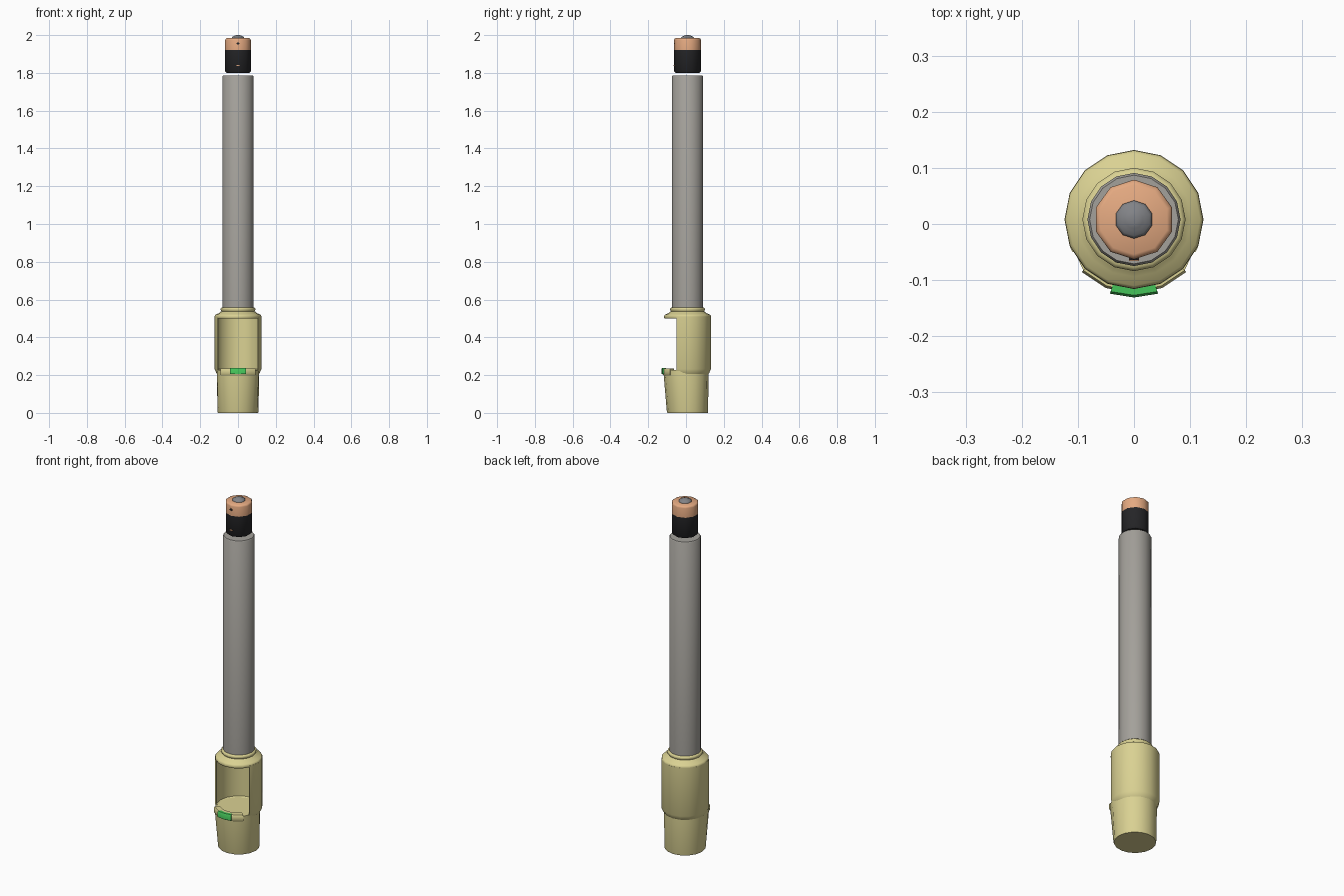
import bpy, bmesh, math

if "Cube" in bpy.data.objects:
    bpy.data.objects.remove(bpy.data.objects["Cube"])

CY = 0.008  # axis of the round parts


def material(name, rgb):
    m = bpy.data.materials.new(name)
    m.diffuse_color = (*rgb, 1)
    m.use_nodes = True
    m.node_tree.nodes["Principled BSDF"].inputs["Base Color"].default_value = m.diffuse_color
    return m


YELLOW = material("pale_yellow", (0.70, 0.64, 0.29))
STEEL = material("warm_grey", (0.37, 0.355, 0.325))
COPPER = material("copper", (0.78, 0.40, 0.22))
BLACK = material("black", (0.018, 0.018, 0.02))
GREEN = material("green", (0.06, 0.55, 0.10))
METAL = material("metal", (0.22, 0.225, 0.24))


def finish(bm, name, mat, smooth=50):
    bmesh.ops.remove_doubles(bm, verts=bm.verts, dist=1e-5)
    bmesh.ops.recalc_face_normals(bm, faces=bm.faces)
    me = bpy.data.meshes.new(name)
    bm.to_mesh(me)
    bm.free()
    ob = bpy.data.objects.new(name, me)
    bpy.context.collection.objects.link(ob)
    me.materials.append(mat)
    bpy.ops.object.select_all(action='DESELECT')
    ob.select_set(True)
    bpy.context.view_layer.objects.active = ob
    bpy.ops.object.shade_smooth_by_angle(angle=math.radians(smooth))
    return ob


def lathe(name, profile, mat, sides=16, start=0, push=0):
    """Full turn of an open (radius, z) profile with flat end caps; push swells the front upwards."""
    bm = bmesh.new()
    rings = []
    for r, z in profile:
        ring = []
        for i in range(sides):
            a = math.radians(start) + math.tau * i / sides
            front = min(1, max(0, -math.sin(a)) * 1.4)
            rr = r + push * z * front
            ring.append(bm.verts.new((rr * math.cos(a), CY + rr * math.sin(a), z)))
        rings.append(ring)
    for lo, hi in zip(rings, rings[1:]):
        for i in range(sides):
            j = (i + 1) % sides
            bm.faces.new((lo[i], lo[j], hi[j], hi[i]))
    bm.faces.new(rings[0][::-1])
    bm.faces.new(rings[-1])
    return finish(bm, name, mat)


def arc(name, profile, angles, mat):
    """Partial turn of a closed (radius, z) profile with capped ends."""
    bm = bmesh.new()
    rings = []
    for deg in angles:
        a = math.radians(deg)
        rings.append([bm.verts.new((r * math.cos(a), CY + r * math.sin(a), z)) for r, z in profile])
    n = len(profile)
    for p, q in zip(rings, rings[1:]):
        for i in range(n):
            j = (i + 1) % n
            bm.faces.new((p[i], p[j], q[j], q[i]))
    bm.faces.new(rings[0])
    bm.faces.new(rings[-1][::-1])
    return finish(bm, name, mat)


def box(name, loc, size, mat):
    bm = bmesh.new()
    bmesh.ops.create_cube(bm, size=1)
    for v in bm.verts:
        v.co = [c + s * k for c, s, k in zip(loc, size, v.co)]
    return finish(bm, name, mat)


# housing: lower cup, open-fronted shell, collar on top
lathe("lower_cup", [(0.107, 0), (0.109, 0.008), (0.111, 0.2), (0.111, 0.228)], YELLOW, push=0.075)
shell_angles = [-28] + [22.5 * i for i in range(-1, 10)] + [208]
arc("housing_shell",
    [(0.109, 0.203), (0.115, 0.212), (0.124, 0.232), (0.124, 0.51),
     (0.118, 0.51), (0.118, 0.232), (0.106, 0.225)], shell_angles, YELLOW)
lathe("housing_collar",
      [(0.121, 0.50), (0.124, 0.505), (0.123, 0.515), (0.118, 0.521), (0.102, 0.527), (0.094, 0.535),
       (0.088, 0.538), (0.092, 0.545), (0.092, 0.553), (0.085, 0.559)], YELLOW)

# front lip with green tab
arc("front_lip", [(0.10, 0.20), (0.127, 0.198), (0.132, 0.205), (0.132, 0.23), (0.128, 0.236), (0.10, 0.236)],
    [-135 + 22.5 * i for i in range(5)], YELLOW)
arc("green_tab", [(0.12, 0.205), (0.139, 0.205), (0.139, 0.233), (0.135, 0.238), (0.12, 0.238)],
    [-108, -90, -72], GREEN)

# long tube
lathe("tube", [(0.083, 0.54), (0.083, 1.779), (0.079, 1.785)], STEEL)

# battery
lathe("battery_body", [(0.064, 1.80), (0.071, 1.808), (0.071, 1.92)], BLACK, 10, 90)
lathe("battery_top", [(0.071, 1.92), (0.071, 1.974), (0.069, 1.98), (0.062, 1.984)], COPPER, 10, 90)
lathe("battery_terminal",
      [(0.034, 1.98), (0.034, 1.987), (0.029, 1.992), (0.021, 1.995), (0.016, 1.998), (0.007, 2.0)],
      METAL, 10, 90)

# polarity marks
front_y = CY - 0.070
box("plus_bar_across", (0, front_y, 1.955), (0.016, 0.005, 0.004), BLACK)
box("plus_bar_upright", (0, front_y, 1.955), (0.004, 0.005, 0.016), BLACK)
box("minus_bar", (0, front_y, 1.838), (0.018, 0.007, 0.005), COPPER)
